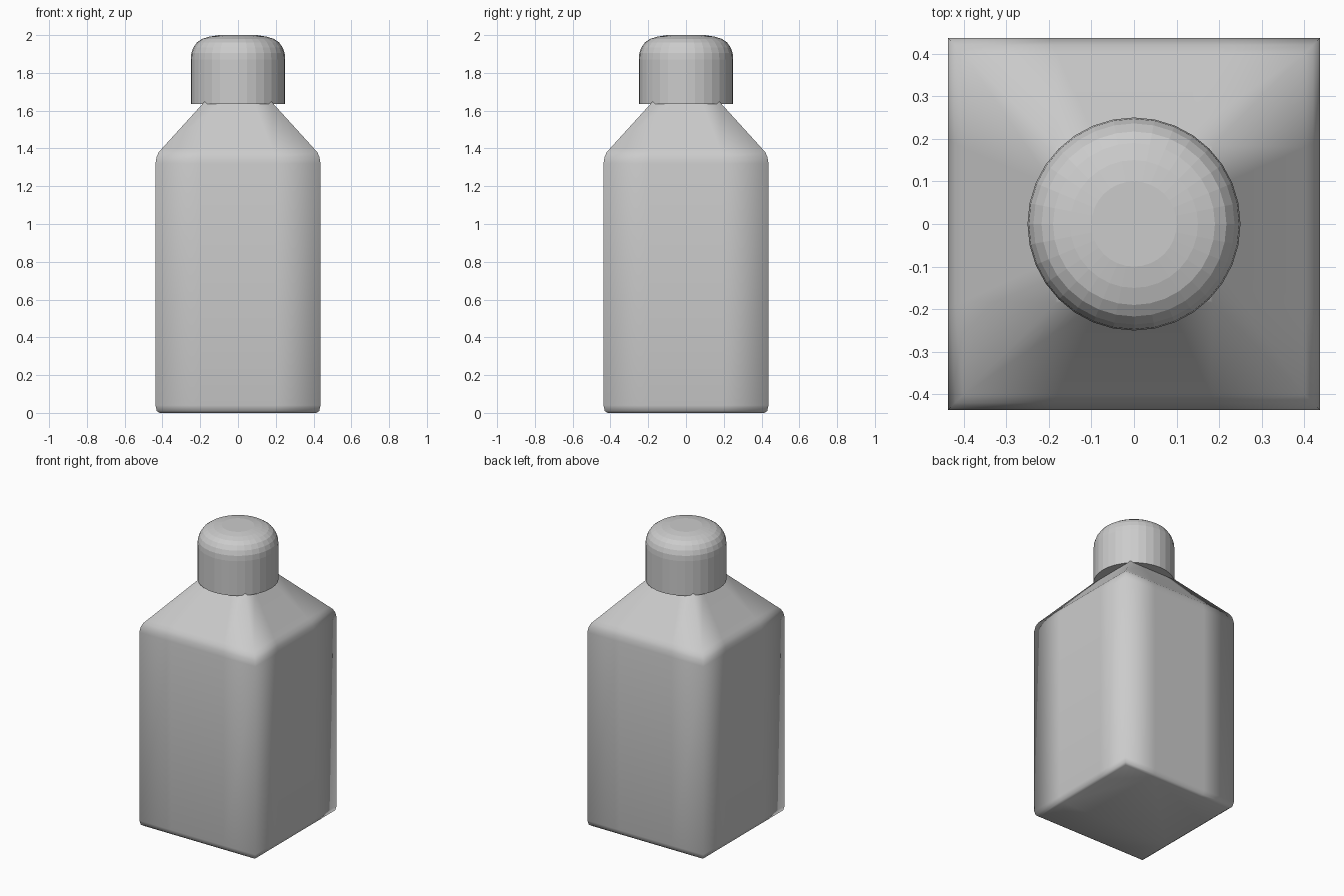
import bpy
import bmesh
from math import cos, sin, pi

cube = bpy.data.objects.get("Cube")
if cube:
    bpy.data.objects.remove(cube, do_unlink=True)

grey = bpy.data.materials.new("plain grey")
grey.use_nodes = True
colour = (0.6, 0.6, 0.6, 1)
grey.diffuse_color = colour
grey.node_tree.nodes["Principled BSDF"].inputs["Base Color"].default_value = colour


def square_outline(r):
    """Square ring, each side split at its middle portion."""
    steps = [-1, -0.45, 0.45]
    side = [(t * r, -r) for t in steps]
    ring = []
    for _ in range(4):
        ring += side
        side = [(-y, x) for x, y in side]
    return ring


def round_outline(r, sides=32):
    return [(r * cos(2 * pi * i / sides), r * sin(2 * pi * i / sides)) for i in range(sides)]


def loft(name, outline, profile, smooth):
    """Stack outlines of the given (radius, height) profile and close the ends."""
    bm = bmesh.new()
    rings = [[bm.verts.new((x, y, z)) for x, y in outline(r)] for r, z in profile]
    for low, high in zip(rings, rings[1:]):
        n = len(low)
        for i in range(n):
            j = (i + 1) % n
            bm.faces.new((low[i], low[j], high[j], high[i]))
    bm.faces.new(rings[0][::-1])
    bm.faces.new(rings[-1])
    for f in bm.faces:
        f.smooth = smooth
    mesh = bpy.data.meshes.new(name)
    bm.to_mesh(mesh)
    bm.free()
    mesh.materials.append(grey)
    obj = bpy.data.objects.new(name, mesh)
    bpy.context.collection.objects.link(obj)
    return obj


# Square bottle with sloping shoulders and a short neck hidden in the cap
loft("bottle_body", square_outline,
     [(0.415, 0), (0.43, 0.01), (0.437, 0.04), (0.437, 1.32), (0.431, 1.355),
      (0.42, 1.38), (0.402, 1.40), (0.184, 1.64), (0.176, 1.65), (0.165, 1.645),
      (0.16, 1.75)], True)

# Faceted domed cap
loft("cap", round_outline,
     [(0.25, 1.635), (0.25, 1.87), (0.247, 1.905), (0.236, 1.935), (0.217, 1.962),
      (0.19, 1.98), (0.15, 1.992), (0.1, 2.0)], False)
